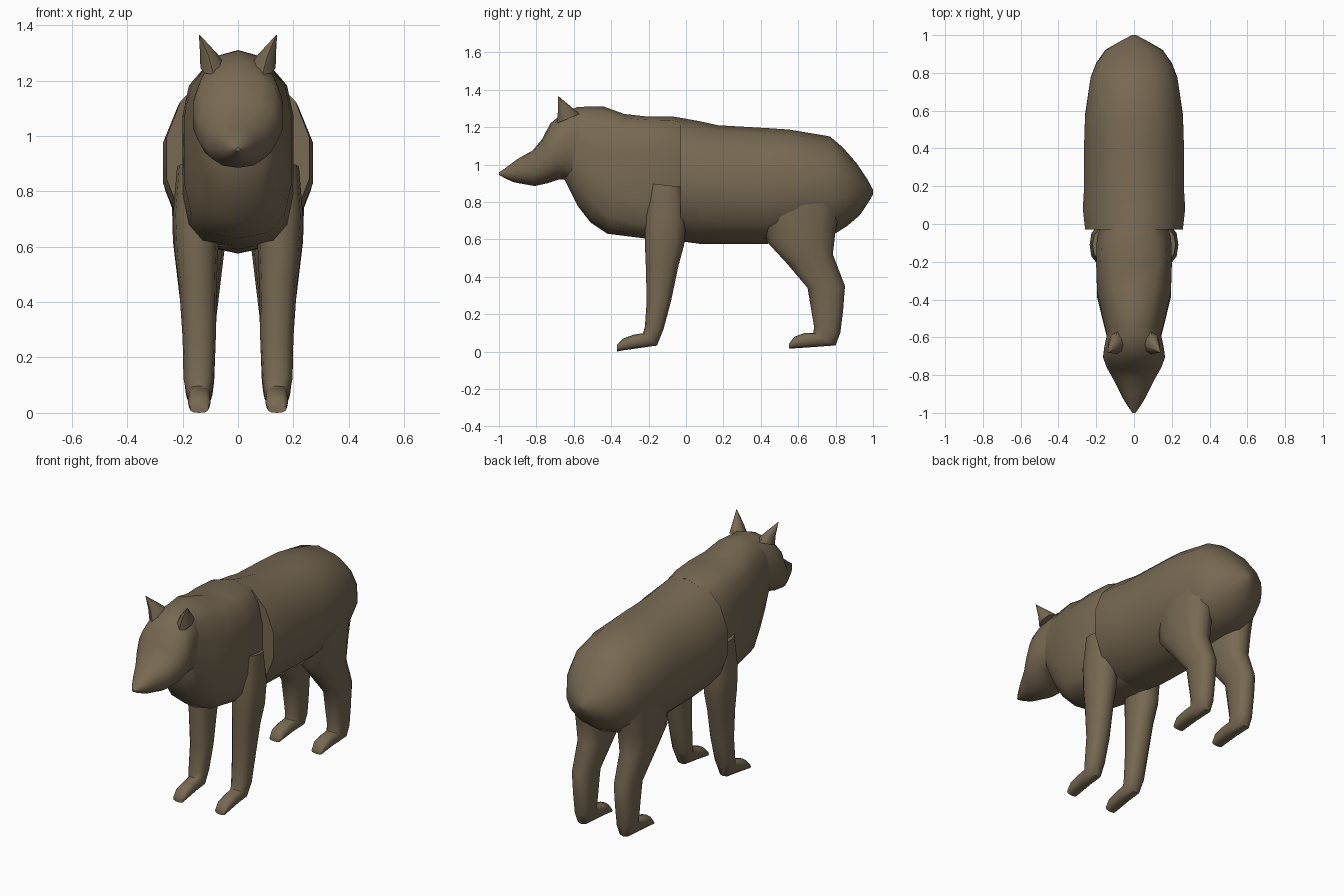
import bpy, bmesh, math

fur = bpy.data.materials.new("brown fur")
fur.diffuse_color = (0.185, 0.14, 0.085, 1)


def loft(name, rings, n=14, mirror=False, angle=50):
    """Skin rings; each is (front/top y, z, back/bottom y, z, centre x, half width, squareness)."""
    bm = bmesh.new()
    loops = []
    for ya, za, yb, zb, xc, w, p in rings:
        loop = []
        for i in range(n):
            t = 2 * math.pi * i / n
            c, s = math.cos(t), math.sin(t)
            c = math.copysign(abs(c) ** (2 / p), c)
            s = math.copysign(abs(s) ** (2 / p), s)
            loop.append(bm.verts.new((xc + w * s, (ya + yb) / 2 + (ya - yb) / 2 * c,
                                      (za + zb) / 2 + (za - zb) / 2 * c)))
        loops.append(loop)
    for a, b in zip(loops, loops[1:]):
        for i in range(n):
            j = (i + 1) % n
            bm.faces.new((a[i], a[j], b[j], b[i]))
    bm.faces.new(loops[0])
    bm.faces.new(loops[-1])
    bmesh.ops.recalc_face_normals(bm, faces=bm.faces)
    me = bpy.data.meshes.new(name)
    bm.to_mesh(me)
    bm.free()
    me.materials.append(fur)
    ob = bpy.data.objects.new(name, me)
    bpy.context.collection.objects.link(ob)
    if mirror:
        m = ob.modifiers.new("mirror", 'MIRROR')
        m.use_mirror_merge = False
    bpy.ops.object.select_all(action='DESELECT')
    bpy.context.view_layer.objects.active = ob
    ob.select_set(True)
    bpy.ops.object.shade_smooth_by_angle(angle=math.radians(angle))
    return ob


# rear body: barrel, rump and tail point
loft("rear_body", [
    (-.03, 1.25, -.03, .59, 0, .265, 2.0),
    (.08, 1.23, .08, .575, 0, .278, 2.0),
    (.17, 1.21, .17, .575, 0, .272, 2.1),
    (.43, 1.195, .43, .575, 0, .27, 2.2),
    (.55, 1.187, .60, .60, 0, .265, 2.2),
    (.77, 1.15, .78, .62, 0, .235, 2.2),
    (.84, 1.09, .86, .67, 0, .205, 2.2),
    (.91, 1.01, .93, .73, 0, .155, 2.1),
    (.97, .92, .97, .79, 0, .07, 2.0),
    (1.0, .865, 1.0, .84, 0, .012, 2.0)])

# shoulders, chest ruff and neck
loft("chest_and_neck", [
    (-.58, 1.30, -.66, .94, 0, .14, 2.2),
    (-.54, 1.31, -.58, .78, 0, .155, 2.3),
    (-.44, 1.31, -.51, .69, 0, .175, 2.5),
    (-.33, 1.27, -.42, .63, 0, .198, 3.0),
    (-.22, 1.258, -.22, .605, 0, .203, 3.6),
    (-.08, 1.258, -.08, .59, 0, .20, 3.2),
    (0, 1.245, 0, .59, 0, .18, 2.5)])

# head with pointed muzzle
loft("head", [
    (-1.0, .958, -1.0, .945, 0, .008, 2),
    (-.96, .985, -.965, .925, 0, .035, 2.1),
    (-.90, 1.03, -.92, .905, 0, .066, 2.2),
    (-.82, 1.075, -.81, .885, 0, .115, 2.3),
    (-.77, 1.135, -.74, .90, 0, .148, 2.3),
    (-.725, 1.22, -.68, .92, 0, .167, 2.3),
    (-.66, 1.275, -.64, .92, 0, .16, 2.3),
    (-.58, 1.308, -.58, .88, 0, .145, 2.3),
    (-.48, 1.305, -.50, .85, 0, .13, 2.2)])

# ears
loft("ear", [
    (-.69, 1.22, -.57, 1.27, .088, .048, 2),
    (-.685, 1.285, -.61, 1.305, .105, .032, 2),
    (-.683, 1.365, -.678, 1.362, .139, .002, 2)], n=8, mirror=True)

# front legs, shoulder blade to toe
loft("front_leg", [
    (-.20, .90, -.02, .88, .15, .07, 2.3),
    (-.22, .72, 0, .70, .15, .085, 2.4),
    (-.22, .58, -.01, .57, .15, .078, 2.4),
    (-.215, .46, -.04, .46, .145, .068, 2.4),
    (-.21, .27, -.08, .27, .14, .06, 2.4),
    (-.22, .13, -.12, .12, .142, .055, 2.4),
    (-.23, .098, -.155, .032, .14, .045, 2.4),
    (-.28, .09, -.24, .02, .14, .041, 2.5),
    (-.335, .07, -.34, .006, .14, .041, 2.6),
    (-.37, .035, -.37, .0, .14, .034, 2.6)], n=12, mirror=True)

# hind legs, thigh to toe
loft("hind_leg", [
    (.40, .80, .84, .82, .14, .10, 2.2),
    (.43, .59, .80, .65, .14, .095, 2.3),
    (.54, .47, .785, .52, .14, .08, 2.3),
    (.65, .34, .85, .35, .14, .062, 2.4),
    (.67, .22, .84, .22, .14, .058, 2.4),
    (.685, .13, .825, .10, .14, .054, 2.4),
    (.68, .10, .80, .033, .14, .048, 2.4),
    (.63, .098, .68, .024, .14, .043, 2.5),
    (.58, .08, .575, .017, .14, .042, 2.6),
    (.55, .04, .55, .015, .14, .035, 2.6)], n=12, mirror=True)
